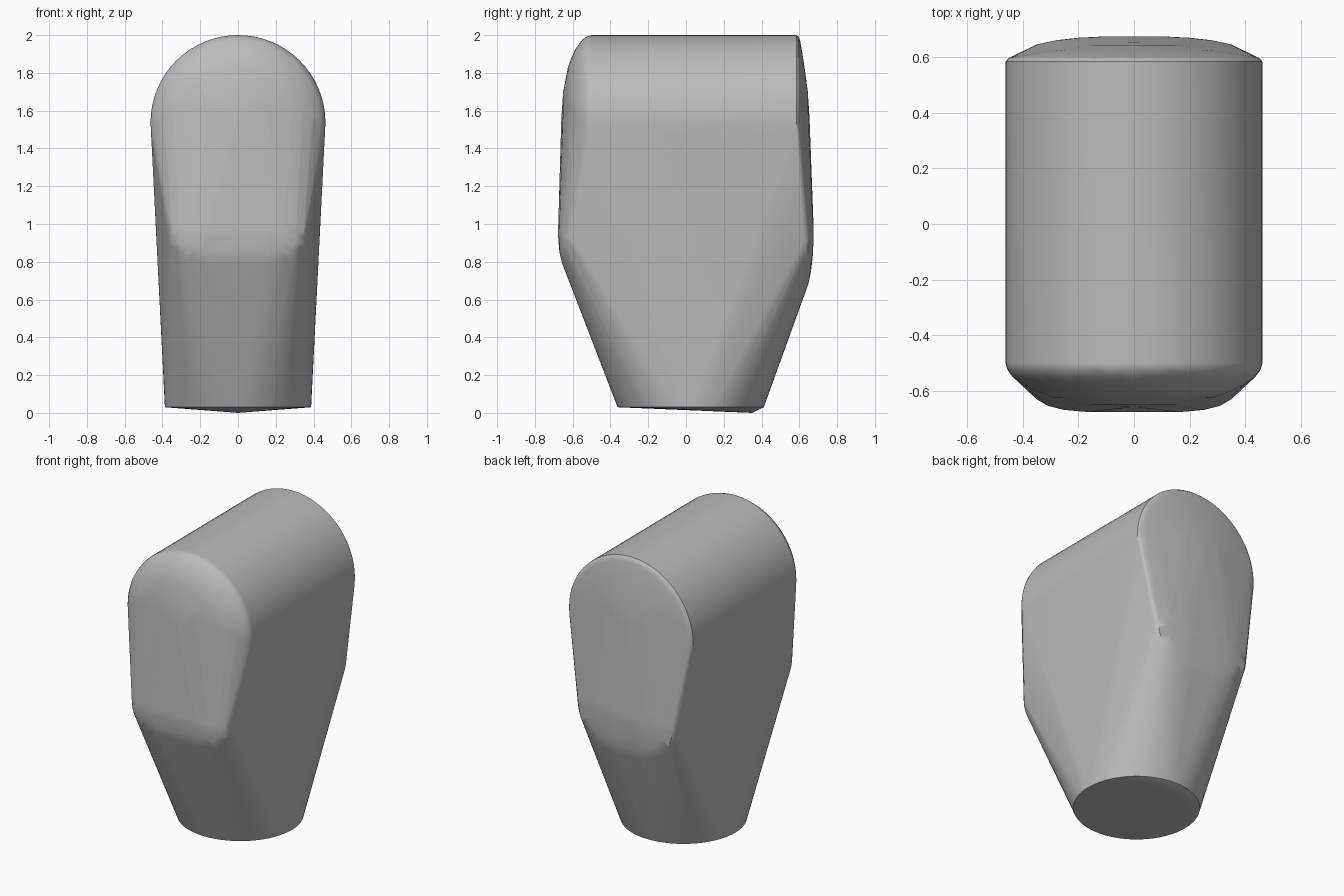
import bpy
import bmesh
from math import cos, sin, pi, radians

cube = bpy.data.objects.get("Cube")
if cube:
    bpy.data.objects.remove(cube, do_unlink=True)

SEGMENTS = 64
TOP_RADIUS, TOP_Z = 0.463, 1.537

grey = bpy.data.materials.new("plain grey")
grey.use_nodes = True
colour = (0.5, 0.5, 0.5, 1)
grey.diffuse_color = colour
grey.node_tree.nodes["Principled BSDF"].inputs["Base Color"].default_value = colour

bm = bmesh.new()


def upright_ring(x, y, z, radius):
    """Circle of points facing along y."""
    for i in range(SEGMENTS):
        a = 2 * pi * i / SEGMENTS
        bm.verts.new((x + radius * cos(a), y, z + radius * sin(a)))


def domed_end(top_rings, corner_x, corner_z, corner_rings):
    """Large rounded top and two rounded lower corners, given as (radius, y)."""
    for inset, y in top_rings:
        upright_ring(0, y, TOP_Z, TOP_RADIUS - inset)
    for side in (-1, 1):
        for radius, y in corner_rings:
            upright_ring(side * corner_x, y, corner_z, radius)


# Front end: broad, soft rounding
domed_end([(0, -0.5), (0.007, -0.525), (0.025, -0.55), (0.07, -0.583),
           (0.12, -0.607), (0.17, -0.625), (0.3, -0.65), (0.44, -0.66)],
          0.15, 0.95,
          [(0.22, -0.6), (0.2, -0.632), (0.16, -0.655), (0.1, -0.67), (0.02, -0.677)])

# Back end: crisper rim and rounder lower edge
domed_end([(0, 0.585), (0.01, 0.597), (0.03, 0.604), (0.09, 0.615),
           (0.16, 0.626), (0.3, 0.645), (0.44, 0.654)],
          0.08, 0.95,
          [(0.29, 0.625), (0.27, 0.647), (0.2, 0.662), (0.12, 0.671), (0.02, 0.676)])

# Round foot with a shallow low point
for i in range(SEGMENTS):
    a = 2 * pi * i / SEGMENTS
    bm.verts.new((0.387 * cos(a), 0.025 + 0.387 * sin(a), 0.03))
bm.verts.new((0, 0.35, 0))

# Wrap everything in one convex skin
bmesh.ops.convex_hull(bm, input=bm.verts)
loose = [v for v in bm.verts if not v.link_faces]
bmesh.ops.delete(bm, geom=loose, context='VERTS')
bmesh.ops.recalc_face_normals(bm, faces=bm.faces)

mesh = bpy.data.meshes.new("rounded_body")
bm.to_mesh(mesh)
bm.free()
mesh.materials.append(grey)
body = bpy.data.objects.new("rounded_body", mesh)
bpy.context.collection.objects.link(body)

# Smooth skin, sharp foot edge
bpy.ops.object.select_all(action='DESELECT')
body.select_set(True)
bpy.context.view_layer.objects.active = body
bpy.ops.object.shade_smooth_by_angle(angle=radians(35))
weighted = body.modifiers.new("weighted normals", 'WEIGHTED_NORMAL')
weighted.keep_sharp = True
